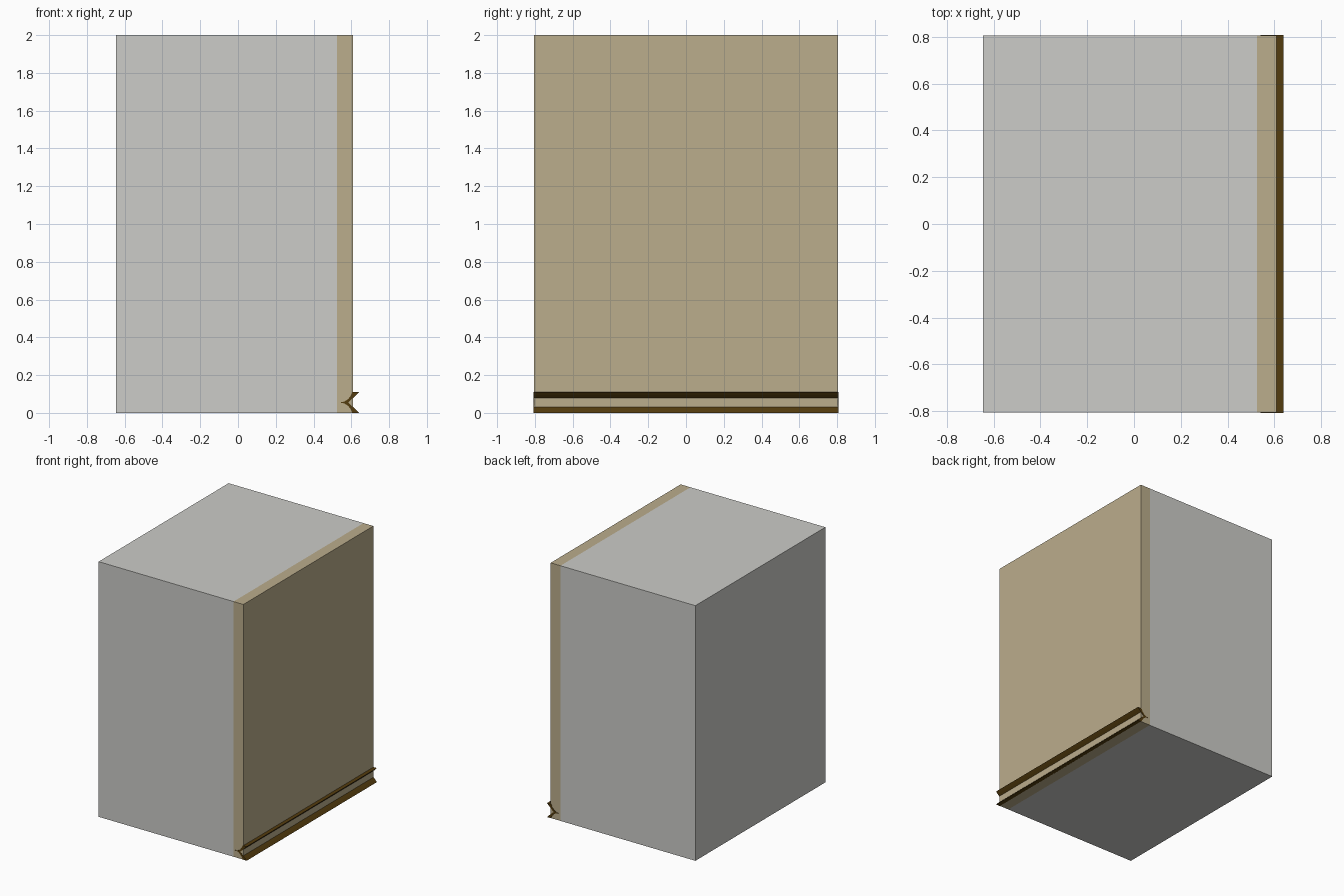
import bpy, bmesh
from mathutils import Vector

if "Cube" in bpy.data.objects:
    bpy.data.objects.remove(bpy.data.objects["Cube"])


def material(name, rgb):
    # colours given as sRGB bytes, stored linear
    lin = [(c / 255 / 12.92) if c < 11 else ((c / 255 + 0.055) / 1.055) ** 2.4 for c in rgb]
    m = bpy.data.materials.new(name)
    m.diffuse_color = (*lin, 1)
    m.use_nodes = True
    m.node_tree.nodes["Principled BSDF"].inputs["Base Color"].default_value = m.diffuse_color
    return m


def extrude_profile(name, pts, half_depth, mat):
    # x/z outline swept along y
    bm = bmesh.new()
    face = bm.faces.new([bm.verts.new((x, -half_depth, z)) for x, z in pts])
    res = bmesh.ops.extrude_face_region(bm, geom=[face])
    verts = [g for g in res["geom"] if isinstance(g, bmesh.types.BMVert)]
    bmesh.ops.translate(bm, verts=verts, vec=Vector((0, 2 * half_depth, 0)))
    bmesh.ops.recalc_face_normals(bm, faces=bm.faces)
    me = bpy.data.meshes.new(name)
    bm.to_mesh(me)
    bm.free()
    me.materials.append(mat)
    ob = bpy.data.objects.new(name, me)
    bpy.context.collection.objects.link(ob)
    return ob


def rect(x0, x1, z0, z1):
    return [(x0, z0), (x1, z0), (x1, z1), (x0, z1)]


grey = material("wall grey", (204, 204, 200))
tan = material("plaster tan", (187, 173, 140))
brown = material("dark wood", (84, 60, 14))

# Wall core and its plaster facing
extrude_profile("wall_core", rect(-0.645, 0.525, 0, 2), 0.805, grey)
extrude_profile("plaster_facing", rect(0.525, 0.61, 0, 2), 0.805, tan)

# Skirting board: upper half outline mirrored about its mid height
MID = 0.055
outer = [(0.54, 0.0), (0.563, 0.005), (0.583, 0.018), (0.597, 0.036), (0.605, MID)]
inner = [(0.64, MID), (0.625, 0.039), (0.609, 0.024), (0.594, 0.009), (0.582, 0.0)]
upper = outer + inner
lower = [(x, -z) for x, z in reversed(upper[1:-1])]
profile = [(x, MID + z) for x, z in upper + lower]
extrude_profile("skirting_board", profile, 0.807, brown)
